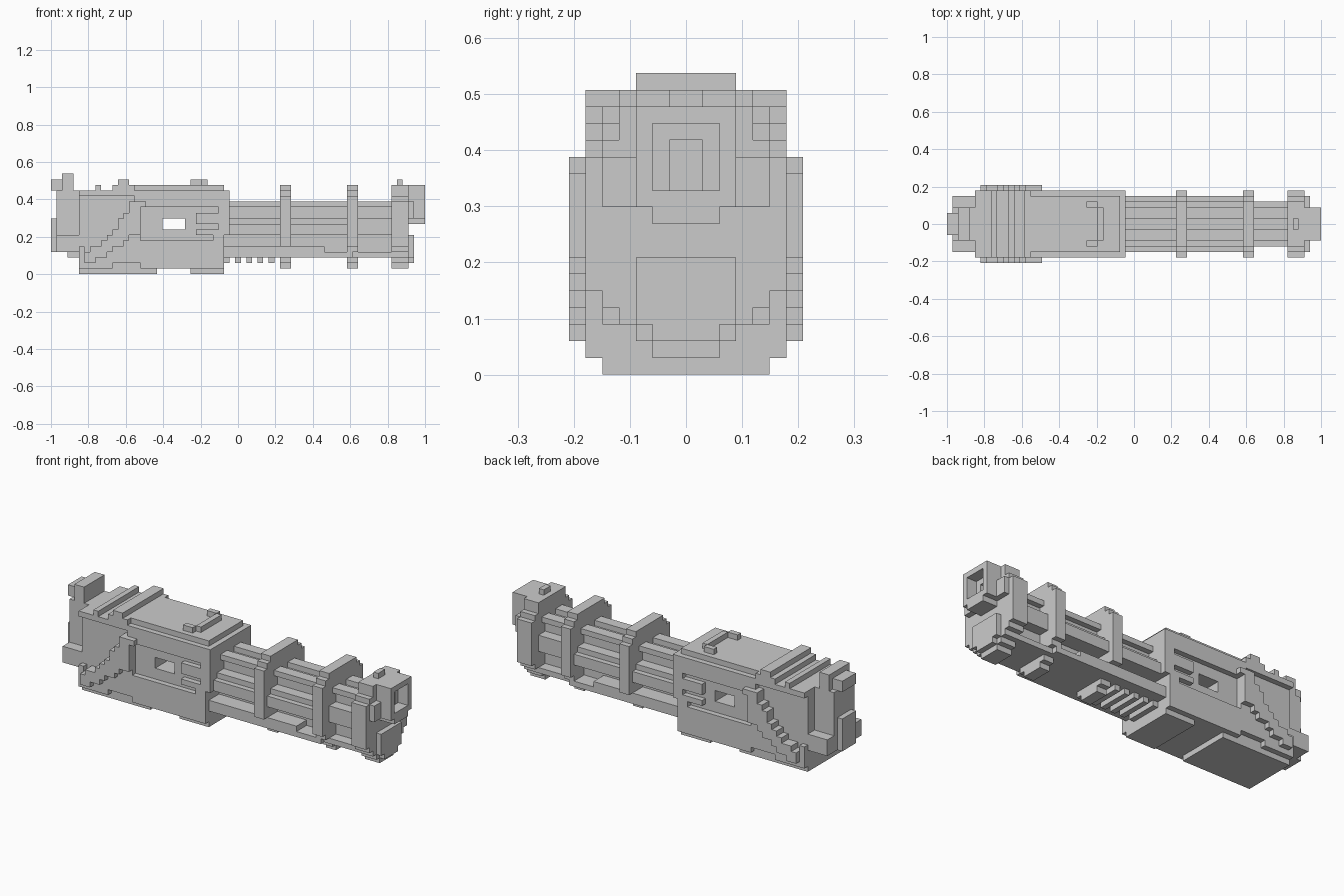
import bpy
import bmesh

U = 2 / 67        # one grid cell
MID = 33.5        # cell at the middle of the length

if "Cube" in bpy.data.objects:
    bpy.data.objects.remove(bpy.data.objects["Cube"])

grey = bpy.data.materials.new("grey_metal")
grey.use_nodes = True
colour = (0.6, 0.6, 0.6, 1)
grey.diffuse_color = colour
grey.node_tree.nodes["Principled BSDF"].inputs["Base Color"].default_value = colour


def finish(name, bm):
    bmesh.ops.recalc_face_normals(bm, faces=bm.faces)
    mesh = bpy.data.meshes.new(name)
    bm.to_mesh(mesh)
    bm.free()
    mesh.materials.append(grey)
    ob = bpy.data.objects.new(name, mesh)
    bpy.context.collection.objects.link(ob)
    return ob


def stepped(name, x0, x1, bottom, layers):
    """Stack of (top, half width) layers, extruded along x."""
    half, z = [], bottom
    for top, w in layers:
        half += [(w, z), (w, top)]
        z = top
    outline = half + [(-w, h) for w, h in reversed(half)]
    bm = bmesh.new()
    face = bm.faces.new([bm.verts.new(((x0 - MID) * U, y * U, h * U)) for y, h in outline])
    out = bmesh.ops.extrude_face_region(bm, geom=[face])
    moved = [v for v in out["geom"] if isinstance(v, bmesh.types.BMVert)]
    bmesh.ops.translate(bm, verts=moved, vec=((x1 - x0) * U, 0, 0))
    return finish(name, bm)


def box(name, x0, x1, y0, y1, z0, z1):
    bm = bmesh.new()
    bmesh.ops.create_cube(bm, size=1)
    for v in bm.verts:
        v.co.x = ((x0 if v.co.x < 0 else x1) - MID) * U
        v.co.y = (y0 if v.co.y < 0 else y1) * U
        v.co.z = (z0 if v.co.z < 0 else z1) * U
    return finish(name, bm)


def pair(name, x0, x1, y0, y1, z0, z1):
    box("left_" + name, x0, x1, y0, y1, z0, z1)
    box("right_" + name, x0, x1, -y1, -y0, z0, z1)


def cut(target, *dims):
    cutter = box("cutter", *dims)
    cutter.hide_render = True
    mod = target.modifiers.new("cut", "BOOLEAN")
    mod.operation = "DIFFERENCE"
    mod.solver = "EXACT"
    mod.object = cutter
    bpy.context.view_layer.objects.active = target
    bpy.ops.object.modifier_apply(modifier=mod.name)
    bpy.data.objects.remove(cutter)


# Receiver core with a window right through it
body = box("receiver", 5, 31, -5, 5, 1, 15)
cut(body, 20, 24, -8, 8, 8, 10)

# Side panels around the recesses
pair("rear_top_band", 5, 15, 5, 6, 14, 15)
pair("front_top_band", 15, 31, 5, 6, 12, 15)
pair("lower_panel", 16, 31, 5, 6, 1, 6)
pair("front_panel", 30, 31, 5, 6, 6, 12)
pair("upper_finger", 26, 30, 5, 6, 9, 11)
pair("lower_finger", 26, 30, 5, 6, 7, 8)
pair("finger_stop", 29, 30, 5, 6, 6, 7)
pair("rear_lower_panel", 5, 6, 5, 6, 1, 5)

# Diagonal rib on both sides, one column per cell, with the panel behind it
tops = [4, 5, 5, 6, 7, 8, 10, 11, 13, 13]
bottoms = [2, 2, 3, 3, 4, 5, 5, 6, 7, 7]
for i, (low, high) in enumerate(zip(bottoms, tops)):
    pair("diagonal_rib", 6 + i, 7 + i, 6, 7, low, high)
    pair("rib_panel", 6 + i, 7 + i, 5, 6, 1 if i < 5 else 2, high)
pair("rib_tip", 16, 17, 6, 7, 12, 13)

# Collar, cover and bottom plates
box("receiver_collar", 31, 32, -6, 6, 7, 15)
box("top_cover", 14, 31, -5, 5, 15, 16)
box("rear_bottom_plate", 5, 19, -5, 5, 0, 1)
box("front_bottom_plate", 25, 31, -5, 5, 0, 1)

# Top ridges and handle
box("small_ridge", 8, 9, -6, 6, 15, 16)
box("ridge_base", 11, 15, -6, 6, 15, 16)
box("ridge_top", 12, 14, -6, 6, 16, 17)
box("handle_bar", 27, 28, -3, 3, 16, 17)
pair("handle_end", 25, 27, 3, 4, 16, 17)

# Rear end
box("rear_column", 1, 5, -3, 3, 4, 15)
box("rear_column_foot", 3, 5, -3, 3, 3, 4)
box("rear_post", 2, 4, -3, 3, 15, 18)
box("rear_hook", 0, 2, -2, 2, 15, 17)
box("rear_knob", 0, 1, -2, 2, 4, 10)
pair("rear_lug", 1, 5, 3, 5, 4, 7)

# Barrel cluster
box("barrel_core", 31, 61, -2, 2, 3, 12)
pair("top_barrel", 31, 61, 1, 3, 12, 13)
pair("side_barrel", 31, 61, 2, 4, 7, 10)
pair("side_barrel_edge", 31, 54, 4, 5, 7, 9)
box("lower_rail", 31, 49, -5, 5, 3, 5)
box("lower_rail_front", 49, 54, -5, 5, 3, 4)
box("lower_rail_tip", 54, 61, -4, 4, 3, 4)
for i in range(5):
    box("tooth", 31 + 2 * i, 32 + 2 * i, -3, 3, 2, 3)

# Clamp rings and muzzle block
lower = [(2, 2), (3, 3), (4, 4), (5, 5)]
for name, x0 in [("rear_ring", 41), ("front_ring", 53)]:
    stepped(name, x0, x0 + 2, 1, lower + [(14, 6), (15, 5), (16, 4)])
stepped("muzzle_block", 61, 64, 1, lower + [(13, 6), (14, 5), (16, 4)])
pair("muzzle_collar", 64, 65, 3, 5, 10, 13)
stepped("lower_muzzle_plate", 64, 65, 2, [(3, 2), (7, 3)])
tip = stepped("muzzle_tip", 64, 67, 9, [(10, 2), (16, 3)])
cut(tip, 65, 68, -2, 2, 11, 15)
cut(tip, 64.3, 66, -1, 1, 11, 14)
box("front_sight", 62, 63, -1, 1, 16, 17)
